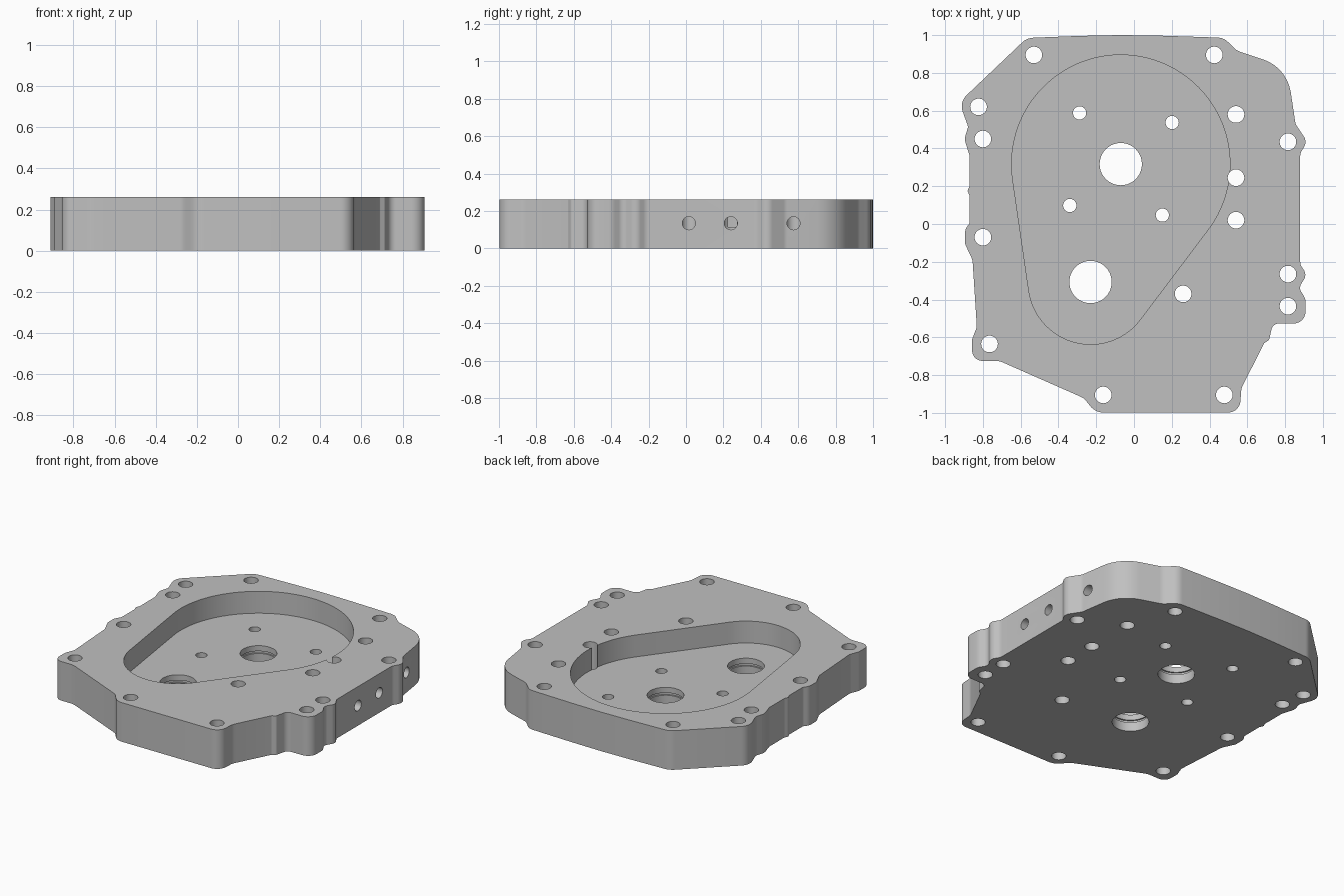
import bpy
import bmesh
import math
from mathutils import Matrix, Vector

cube = bpy.data.objects.get("Cube")
if cube:
    bpy.data.objects.remove(cube, do_unlink=True)

HEIGHT = 0.262
FLOOR = 0.115

# Plate outline: corner x, corner y, fillet radius (clockwise from top left)
OUTLINE = [
    (-.567, .985, .09), (-.07, 1.004, 6), (.475, .986, .08), (.545, .917, .08),
    (.81, .83, .25), (.855, .53, .05), (.918, .435, .06), (.88, .375, .05),
    (.88, -.215, .05), (.916, -.268, .06), (.872, -.338, .04), (.908, -.395, .06),
    (.908, -.527, .085), (.735, -.527, .04), (.715, -.615, .015), (.69, -.63, .01),
    (.568, -.87, .08), (.56, -.998, .09), (-.205, -.998, .09), (-.265, -.922, .08),
    (-.715, -.724, .1), (-.857, -.725, .088), (-.857, -.61, .03), (-.832, -.545, .06),
    (-.855, -.19, .08), (-.895, -.105, .06), (-.895, -.03, .06), (-.87, .005, .03),
    (-.87, .15, .01), (-.882, .175, .015), (-.87, .2, .01), (-.87, .36, .05),
    (-.898, .45, .07), (-.878, .515, .03), (-.925, .645, .08),
]
BOLT_HOLES = [
    (-.53, .895), (.425, .895), (-.823, .62), (-.8, .45), (-.8, -.07),
    (-.765, -.635), (-.163, -.905), (.478, -.905), (.815, -.435), (.815, -.265),
    (.815, .435), (.54, .58), (.54, .245), (.54, .02), (.26, -.37),
]
PIN_HOLES = [(-.288, .588), (.202, .537), (-.34, .098), (.15, .047)]
BORES = [(-.07, .317), (-.23, -.307)]
SIDE_PORTS = [.575, .24, .015]


def fillet(corners):
    """Replace every polygon corner with a tangent arc."""
    points = []
    count = len(corners)
    for i, (x, y, radius) in enumerate(corners):
        here = Vector((x, y))
        back = Vector(corners[i - 1][:2]) - here
        ahead = Vector(corners[(i + 1) % count][:2]) - here
        turn = math.pi - back.angle(ahead)
        reach = min(radius * math.tan(turn / 2), .48 * back.length, .48 * ahead.length)
        radius = reach / math.tan(turn / 2)
        back.normalize()
        ahead.normalize()
        centre = here + (back + ahead).normalized() * radius / math.cos(turn / 2)
        start = here + back * reach - centre
        end = here + ahead * reach - centre
        steps = max(2, math.ceil(turn / .16))
        for k in range(steps + 1):
            f = k / steps
            a = math.sin((1 - f) * turn) / math.sin(turn)
            b = math.sin(f * turn) / math.sin(turn)
            points.append(centre + start * a + end * b)
    return points


def arc(centre, radius, start, end, steps):
    angles = [start + (end - start) * k / steps for k in range(steps + 1)]
    return [Vector((centre[0] + radius * math.cos(a), centre[1] + radius * math.sin(a)))
            for a in angles]


def make_object(name, bm):
    bmesh.ops.recalc_face_normals(bm, faces=bm.faces)
    mesh = bpy.data.meshes.new(name)
    bm.to_mesh(mesh)
    bm.free()
    obj = bpy.data.objects.new(name, mesh)
    bpy.context.collection.objects.link(obj)
    return obj


def prism(name, points, low, high):
    bm = bmesh.new()
    face = bm.faces.new([bm.verts.new((p.x, p.y, low)) for p in points])
    result = bmesh.ops.extrude_face_region(bm, geom=[face])
    top = [v for v in result["geom"] if isinstance(v, bmesh.types.BMVert)]
    bmesh.ops.translate(bm, verts=top, vec=(0, 0, high - low))
    if not any(f.calc_center_median().z < low + 1e-5 for f in bm.faces):
        bm.faces.new([v for v in bm.verts if v not in top])
    return make_object(name, bm)


def add_cylinder(bm, place, radius, depth, sides=40):
    bmesh.ops.create_cone(bm, cap_ends=True, segments=sides, radius1=radius,
                          radius2=radius, depth=depth, matrix=place)


def cut(body, cutter):
    cutter.hide_render = True
    modifier = body.modifiers.new("cut", "BOOLEAN")
    modifier.operation = "DIFFERENCE"
    modifier.solver = "EXACT"
    modifier.object = cutter
    bpy.context.view_layer.objects.active = body
    bpy.ops.object.modifier_apply(modifier=modifier.name)
    bpy.data.objects.remove(cutter, do_unlink=True)


plate = prism("housing_plate", fillet(OUTLINE), 0, HEIGHT)

# Pear-shaped pocket: two arcs joined by their common tangents
big, small = .578, .33
axis = Vector(BORES[0]) - Vector(BORES[1])
lean = math.atan2(axis.y, axis.x)
half = math.acos((small - big) / axis.length)
half = math.pi - math.acos((big - small) / axis.length)
pocket = arc(BORES[0], big, lean - half, lean + half, 72)
pocket += arc(BORES[1], small, lean + half, lean + math.tau - half, 36)
cut(plate, prism("pocket_cutter", pocket, FLOOR, HEIGHT + .1))

# Vertical through holes
bm = bmesh.new()
for spots, radius in ((BOLT_HOLES, .044), (PIN_HOLES, .035), (BORES, .112)):
    for x, y in spots:
        add_cylinder(bm, Matrix.Translation((x, y, HEIGHT / 2)), radius, 1)
cut(plate, make_object("hole_cutter", bm))

# Shallow ring groove inside each bore
bm = bmesh.new()
for x, y in BORES:
    add_cylinder(bm, Matrix.Translation((x, y, .07)), .122, .016)
cut(plate, make_object("groove_cutter", bm))

# Ports drilled from the left side into the vertical holes
bm = bmesh.new()
for y in SIDE_PORTS:
    place = Matrix.Translation((.79, y, .134)) @ Matrix.Rotation(math.pi / 2, 4, "Y")
    add_cylinder(bm, place, .035, .5, 32)
cut(plate, make_object("port_cutter", bm))

# Single metal colour
metal = bpy.data.materials.new("light_grey_metal")
metal.use_nodes = True
colour = (.53, .53, .53, 1)
metal.diffuse_color = colour
metal.node_tree.nodes["Principled BSDF"].inputs["Base Color"].default_value = colour
plate.data.materials.clear()
plate.data.materials.append(metal)
for polygon in plate.data.polygons:
    polygon.material_index = 0

bpy.ops.object.select_all(action="DESELECT")
plate.select_set(True)
bpy.context.view_layer.objects.active = plate
bpy.ops.object.shade_smooth_by_angle(angle=math.radians(30))
